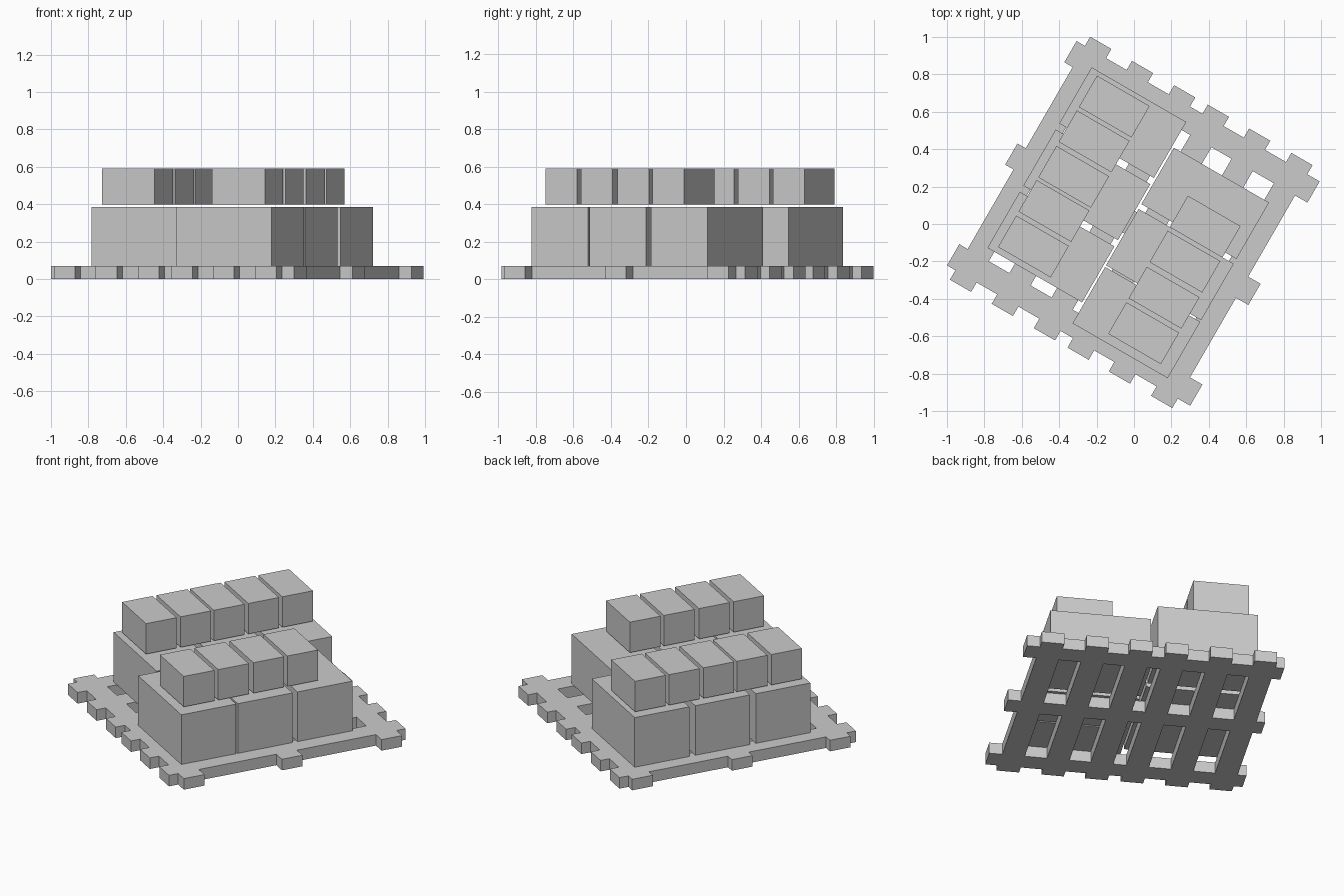
import bpy, bmesh
from math import radians
from mathutils import Matrix

if "Cube" in bpy.data.objects:
    bpy.data.objects.remove(bpy.data.objects["Cube"])

TURN = Matrix.Rotation(radians(-30), 4, 'Z')   # whole load sits turned on the ground


def finish(bm, name):
    bmesh.ops.recalc_face_normals(bm, faces=bm.faces)
    me = bpy.data.meshes.new(name)
    bm.to_mesh(me)
    bm.free()
    ob = bpy.data.objects.new(name, me)
    ob.matrix_world = TURN
    bpy.context.collection.objects.link(ob)
    return ob


def box(name, u, v, z):
    bm = bmesh.new()
    bmesh.ops.create_cube(bm, size=1)
    for p in bm.verts:
        p.co = [(a + b) / 2 + c * (b - a) for (a, b), c in zip((u, v, z), p.co)]
    return finish(bm, name)


# Pallet: six long slats and three cross slats merged into one flush grid
HALF = 0.0655
long_slats = [-0.638, -0.38, -0.12, 0.088, 0.343, 0.604]
cross_slats = [-0.626, -0.004, 0.628]
boards = [(c - HALF, c + HALF, -0.75, 0.75) for c in long_slats]
boards += [(-0.755, 0.746, c - HALF, c + HALF) for c in cross_slats]
us = sorted({e for b in boards for e in b[:2]})
vs = sorted({e for b in boards for e in b[2:]})
bm = bmesh.new()
for u0, u1 in zip(us, us[1:]):
    for v0, v1 in zip(vs, vs[1:]):
        cu, cv = (u0 + u1) / 2, (v0 + v1) / 2
        if any(b[0] < cu < b[1] and b[2] < cv < b[3] for b in boards):
            bm.faces.new([bm.verts.new((x, y, 0)) for x, y in
                          ((u0, v0), (u1, v0), (u1, v1), (u0, v1))])
bmesh.ops.remove_doubles(bm, verts=bm.verts, dist=1e-4)
top = bmesh.ops.extrude_face_region(bm, geom=bm.faces[:], use_keep_orig=True)
bmesh.ops.translate(bm, vec=(0, 0, 0.07),
                    verts=[g for g in top['geom'] if isinstance(g, bmesh.types.BMVert)])
finish(bm, "pallet")

# Rows of boxes: name, width range, centres along the row, half length, height range
rows = [
    ("large_box_left", (-0.615, -0.031), (0.439, 0.055, -0.329), 0.173, (0.071, 0.386)),
    ("large_box_right", (-0.019, 0.568), (0.286, -0.092, -0.450), 0.174, (0.071, 0.386)),
    ("small_box_left", (-0.568, -0.243), (0.491, 0.276, 0.057, -0.154, -0.373), 0.097, (0.398, 0.591)),
    ("small_box_right", (0.174, 0.499), (0.178, -0.038, -0.261, -0.480), 0.097, (0.398, 0.591)),
]
for name, u, centres, half, z in rows:
    for i, c in enumerate(centres, 1):
        box(f"{name}_{i}", u, (c - half, c + half), z)
